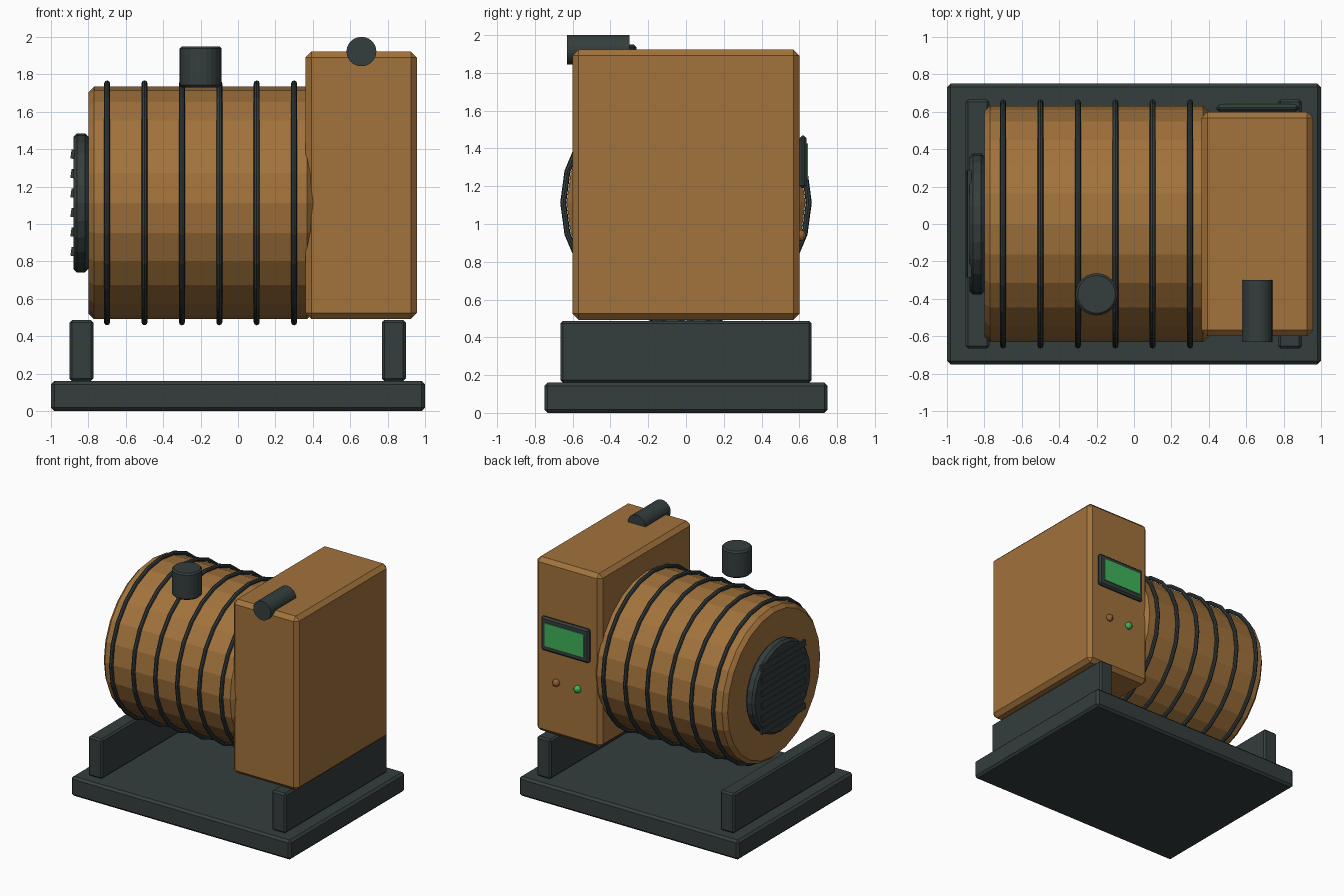
import bpy
from math import radians
from mathutils import Matrix

if "Cube" in bpy.data.objects:
    bpy.data.objects.remove(bpy.data.objects["Cube"], do_unlink=True)


def material(name, rgb):
    m = bpy.data.materials.new(name)
    m.use_nodes = True
    m.diffuse_color = (*rgb, 1)
    m.node_tree.nodes["Principled BSDF"].inputs["Base Color"].default_value = (*rgb, 1)
    return m


BRONZE = material("bronze", (0.36, 0.17, 0.045))
DARK = material("dark_steel", (0.035, 0.047, 0.047))
GREEN = material("screen_green", (0.05, 0.45, 0.105))
LAMP = material("lamp_amber", (0.3, 0.12, 0.03))

SQUASH = 0.983  # round parts are slightly flattened in height


def finish(name, mat, matrix, bevel=0):
    """Bake the transform into the mesh, then name, colour and bevel it."""
    ob = bpy.context.object
    ob.name = ob.data.name = name
    ob.data.transform(matrix)
    ob.data.materials.append(mat)
    if bevel:
        mod = ob.modifiers.new("edges", "BEVEL")
        mod.width = bevel
        mod.segments = 1
        mod.limit_method = "ANGLE"
        mod.angle_limit = radians(40)
    return ob


def box(name, lo, hi, mat, bevel=0, tilt=0):
    bpy.ops.mesh.primitive_cube_add(size=1)
    mid = [(a + b) / 2 for a, b in zip(lo, hi)]
    size = [b - a for a, b in zip(lo, hi)]
    m = Matrix.Translation(mid) @ Matrix.Rotation(tilt, 4, "Y") @ Matrix.Diagonal((*size, 1))
    return finish(name, mat, m, bevel)


def placed(centre, axis):
    """Matrix that turns a z-aligned round part onto the given axis."""
    m = Matrix.Translation(centre)
    if axis == "X":
        m = m @ Matrix.Diagonal((1, 1, SQUASH, 1)) @ Matrix.Rotation(radians(90), 4, "Y")
    elif axis == "Y":
        m = m @ Matrix.Diagonal((1, 1, SQUASH, 1)) @ Matrix.Rotation(radians(90), 4, "X")
    return m


def cylinder(name, centre, radius, length, axis, mat, bevel=0, sides=24):
    bpy.ops.mesh.primitive_cylinder_add(vertices=sides, radius=radius, depth=length)
    return finish(name, mat, placed(centre, axis), bevel)


AXIS_Z = 1.113

# Base and the two cross supports
box("base_plate", (-1, -0.75, 0), (1, 0.75, 0.16), DARK, 0.018)
for side, x in (("right", -0.837), ("left", 0.833)):
    box(side + "_support", (x - 0.064, -0.665, 0.16), (x + 0.064, 0.665, 0.487), DARK, 0.014)

# Drum with its bands
cylinder("drum", (-0.2, 0, AXIS_Z), 0.632, 1.2, "X", BRONZE, 0.03)
for i in range(6):
    bpy.ops.mesh.primitive_torus_add(major_segments=24, minor_segments=8,
                                     major_radius=0.65, minor_radius=0.016)
    finish(f"drum_band_{i + 1}", DARK, placed((-0.7 + 0.2 * i, 0, AXIS_Z), "X"))

# Round vent on the drum end, with slats
cylinder("vent_disc", (-0.84, 0, AXIS_Z), 0.378, 0.08, "X", DARK, 0.018)
for i in range(6):
    z = AXIS_Z + (i - 2.5) * 0.104
    box(f"vent_slat_{i + 1}", (-0.893, -0.285, z - 0.024), (-0.873, 0.285, z + 0.024),
        DARK, tilt=radians(8))

# Filler cap above the drum
cylinder("filler_cap", (-0.2, -0.376, 1.84), 0.113, 0.22, "Z", DARK, 0.012)

# Cabinet and its exhaust pipe
box("cabinet", (0.36, -0.6, 0.493), (0.956, 0.6, 1.923), BRONZE, 0.032)
cylinder("exhaust_pipe", (0.66, -0.465, 1.922), 0.08, 0.33, "Y", DARK)

# Display and lamps on the back of the cabinet
box("display_frame", (0.44, 0.6, 1.19), (0.88, 0.638, 1.468), DARK, 0.014)
box("display_screen", (0.482, 0.636, 1.237), (0.838, 0.645, 1.425), GREEN)
for name, x, mat in (("amber_lamp", 0.757, LAMP), ("green_lamp", 0.563, GREEN)):
    bpy.ops.mesh.primitive_uv_sphere_add(segments=12, ring_count=8, radius=0.03)
    finish(name, mat, Matrix.Translation((x, 0.605, 0.94)))
